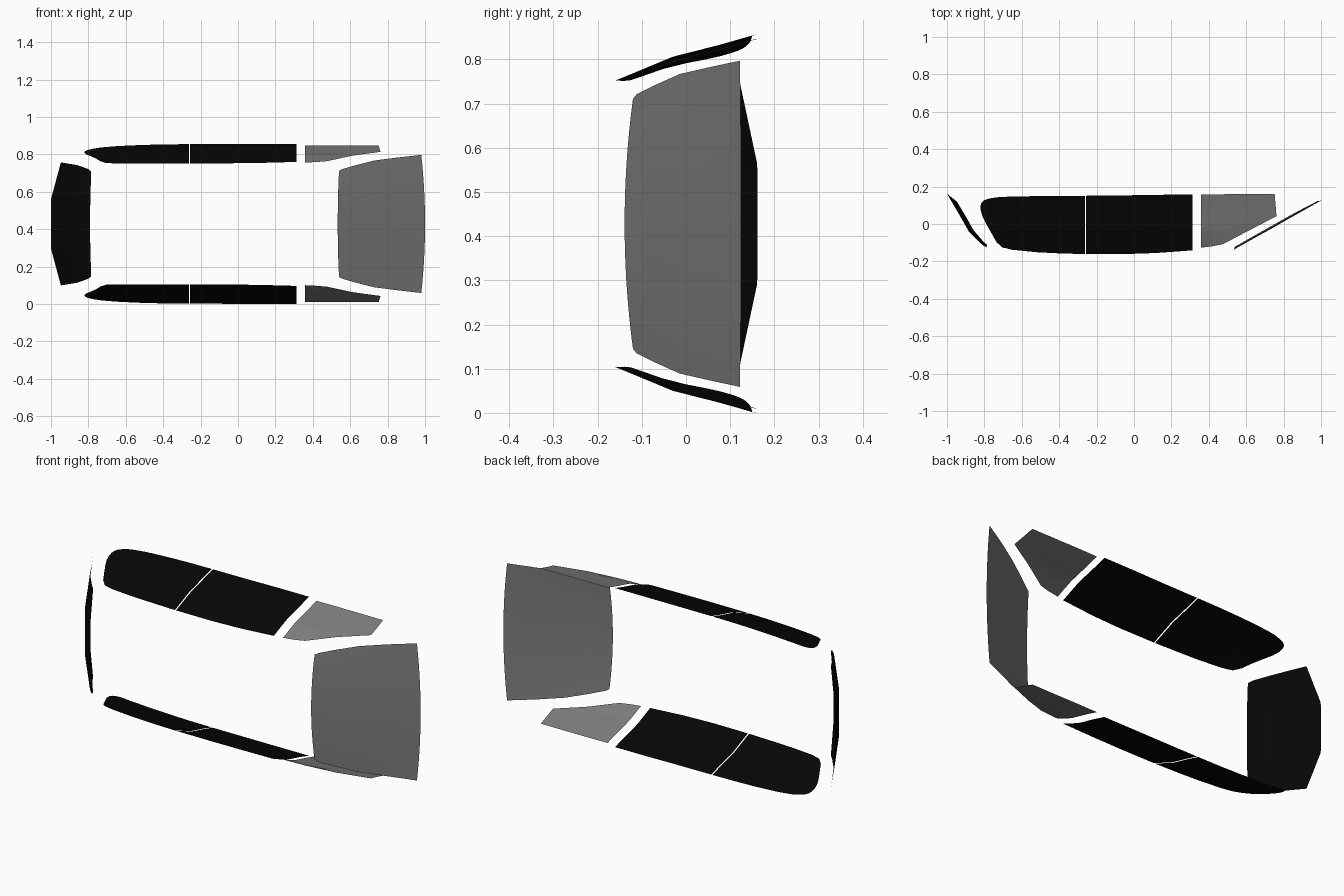
import bpy

if "Cube" in bpy.data.objects:
    bpy.data.objects.remove(bpy.data.objects["Cube"])

MID = 0.428          # centre of the cabin width (z)


def lerp_table(table, t):
    if t <= table[0][0]:
        return table[0][1]
    for (a, va), (b, vb) in zip(table, table[1:]):
        if t <= b:
            return va + (vb - va) * (t - a) / (b - a)
    return table[-1][1]


def material(name, v):
    m = bpy.data.materials.new(name)
    m.diffuse_color = (v, v, v, 1)
    m.use_nodes = True
    m.node_tree.nodes["Principled BSDF"].inputs["Base Color"].default_value = m.diffuse_color
    return m


def sheet(name, grid, mat):
    """Skin a rectangular grid of points."""
    n = len(grid[0])
    faces = [(i * n + j, i * n + j + 1, (i + 1) * n + j + 1, (i + 1) * n + j)
             for i in range(len(grid) - 1) for j in range(n - 1)]
    me = bpy.data.meshes.new(name)
    me.from_pydata([p for row in grid for p in row], [], faces)
    ob = bpy.data.objects.new(name, me)
    bpy.context.collection.objects.link(ob)
    me.materials.append(mat)
    me.shade_smooth()
    return ob


# Side glass curvature: z over height y, plus inward tuck along x
BULGE = [(-.16, .752), (-.03, .806), (.08, .834), (.16, .857)]
TUCK = [(-.82, -.026), (-.74, -.016), (-.6, -.006), (-.4, -.001),
        (-.26, 0), (.31, 0), (.355, -.01), (.8, -.011)]


def side_glass(name, columns, mat):
    """columns: (x_sill, y_sill, x_roof, y_roof)"""
    for side, label in ((1, "left"), (-1, "right")):
        grid = []
        for xa, ya, xb, yb in columns:
            row = []
            for k in range(13):
                t = k / 12
                x, y = xa + (xb - xa) * t, ya + (yb - ya) * t
                z = lerp_table(BULGE, y) + lerp_table(TUCK, x)
                row.append((x, y, MID + side * (z - MID)))
            grid.append(row if side > 0 else row[::-1])
        sheet(f"{label}_{name}", grid, mat)


def cross_glass(name, rows, bend, mat):
    """rows: centre x, centre y, half width, corner dx, corner dy"""
    grid = []
    for x, y, w, dx, dy in rows:
        row = []
        for k in range(-12, 13):
            s = k / 12
            b = bend(abs(s))
            row.append((x + dx * b, y + dy * b, MID + s * w))
        grid.append(row)
    sheet(name, grid, mat)


black = material("dark_tint", 0.002)
grey = material("clear_glass", 0.21)

# Rear side windows with the rounded tail
side_glass("rear_side_window", [
    (-.82, .10, -.82, .075), (-.815, .115, -.81, .040),
    (-.80, .128, -.79, .000), (-.775, .136, -.76, -.053),
    (-.74, .142, -.735, -.097), (-.70, .145, -.705, -.125),
    (-.64, .147, -.65, -.138), (-.52, .149, -.52, -.151),
    (-.4, .150, -.4, -.157), (-.263, .151, -.263, -.161)], black)

# Front side windows
side_glass("front_side_window", [
    (-.256, .151, -.256, -.161), (-.05, .153, -.05, -.161),
    (.12, .156, .12, -.155), (.312, .158, .312, -.141)], black)

# Front quarter windows
side_glass("quarter_window", [
    (.357, .157, .357, -.127), (.42, .158, .42, -.119),
    (.475, .159, .475, -.108), (.61, .160, .61, -.037),
    (.752, .161, .762, .042)], grey)

# Windshield
cross_glass("windshield", [
    (1.0, .125, .369, -.02, -.003), (.87, .052, .355, -.017, .004),
    (.74, -.022, .339, -.011, .008), (.63, -.083, .313, -.004, .011),
    (.555, -.125, .293, .002, .013), (.533, -.139, .283, .007, .019)],
    lambda s: s * s, grey)

# Rear window
cross_glass("rear_window", [
    (-1.0, .162, .329, .053, -.042), (-.94, .06, .322, .035, -.01),
    (-.88, -.045, .314, .022, .012), (-.81, -.112, .294, .008, .014),
    (-.79, -.125, .281, .005, .014)],
    lambda s: max(0, (s - .4) / .6), black)
